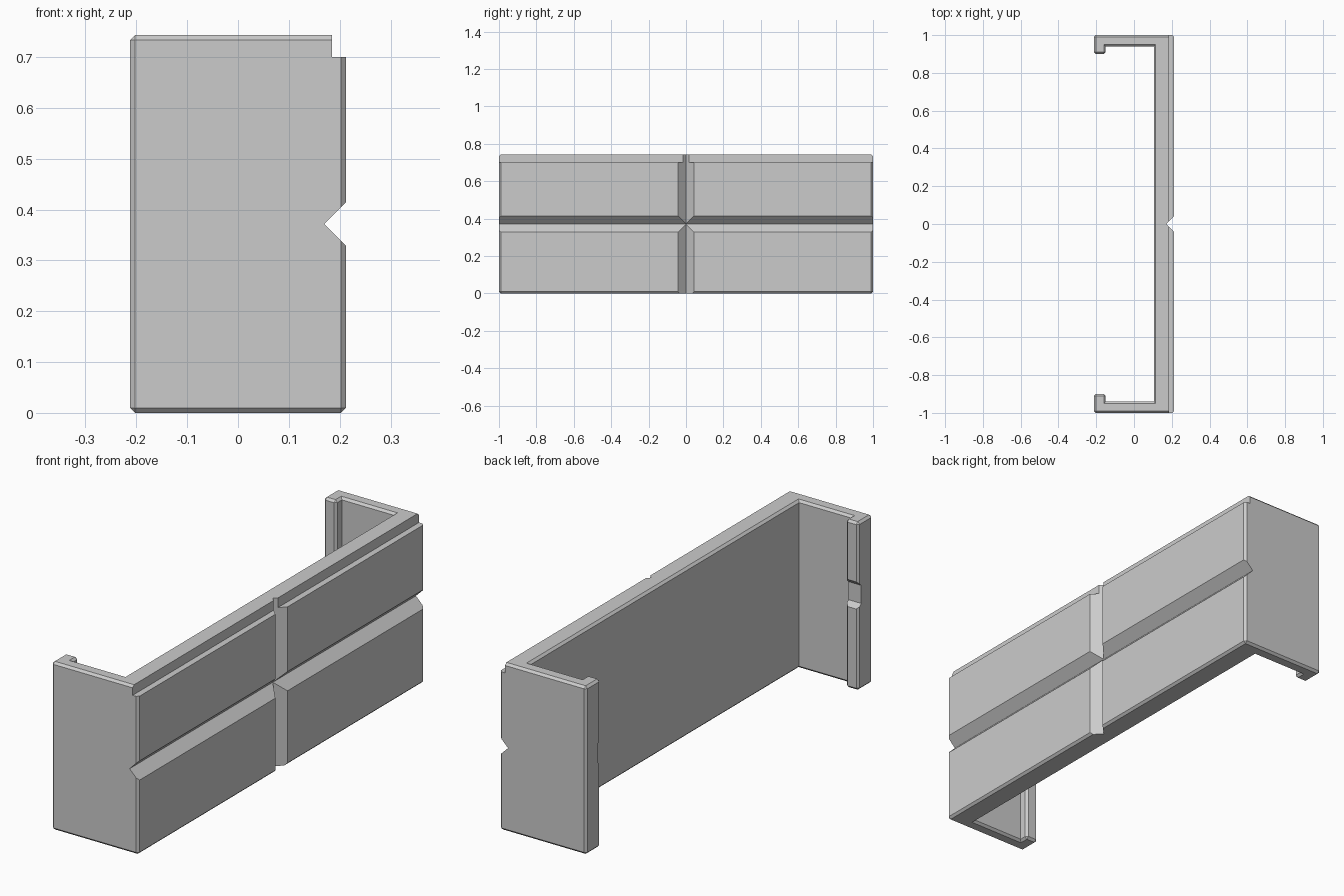
import bpy
import bmesh
from math import pi
from mathutils import Matrix, Vector

if "Cube" in bpy.data.objects:
    bpy.data.objects.remove(bpy.data.objects["Cube"], do_unlink=True)

DEPTH, HALF, HEIGHT = 0.2125, 1.0, 0.743
MID = HEIGHT / 2
CHAMFER = 0.01

grey = bpy.data.materials.new("light_grey")
grey.use_nodes = True
grey.diffuse_color = (0.6, 0.6, 0.6, 1)
grey.node_tree.nodes["Principled BSDF"].inputs["Base Color"].default_value = (0.6, 0.6, 0.6, 1)


def make_object(name, bm):
    bmesh.ops.recalc_face_normals(bm, faces=bm.faces)
    mesh = bpy.data.meshes.new(name)
    bm.to_mesh(mesh)
    bm.free()
    mesh.materials.append(grey)
    obj = bpy.data.objects.new(name, mesh)
    bpy.context.collection.objects.link(obj)
    return obj


def prism(points, sweep):
    """Extrude a closed polygon along a vector."""
    bm = bmesh.new()
    face = bm.faces.new([bm.verts.new(p) for p in points])
    result = bmesh.ops.extrude_face_region(bm, geom=[face], use_keep_orig=True)
    verts = [v for v in result["geom"] if isinstance(v, bmesh.types.BMVert)]
    bmesh.ops.translate(bm, verts=verts, vec=sweep)
    bmesh.ops.recalc_face_normals(bm, faces=bm.faces)
    return bm


def box_cutter(name, size, centre, turn=Matrix()):
    bm = bmesh.new()
    matrix = Matrix.Translation(centre) @ turn @ Matrix.Diagonal((*size, 1))
    bmesh.ops.create_cube(bm, size=1, matrix=matrix)
    return make_object(name, bm)


# Channel: front wall, two side arms and inward hooks
half_profile = [(DEPTH, HALF), (-DEPTH, HALF), (-DEPTH, 0.9),
                (-0.15, 0.9), (-0.15, 0.94), (0.105, 0.94)]
outline = half_profile + [(x, -y) for x, y in reversed(half_profile)]
bm = prism([(x, y, 0) for x, y in outline], (0, 0, HEIGHT))

# Chamfer every outward edge
outward = [e for e in bm.edges if e.is_convex]
bmesh.ops.bevel(bm, geom=outward, offset=CHAMFER, segments=1,
                affect='EDGES', clamp_overlap=True)
channel = make_object("channel_panel", bm)

# Rebate along the top of the front wall
cutters = [box_cutter("rebate_cutter", (0.2, 3, 0.2), (0.285, 0, 0.8))]

# Crossing V grooves in the front wall
side = 0.1 * 2 ** 0.5
cutters.append(box_cutter("horizontal_groove_cutter", (side, 3, side),
                          (0.27, 0, MID), Matrix.Rotation(pi / 4, 4, 'Y')))
cutters.append(box_cutter("vertical_groove_cutter", (side, side, 3),
                          (0.27, 0, MID), Matrix.Rotation(pi / 4, 4, 'Z')))

# Snap notch on the inner face of each hook
for name, s in (("back", 1), ("front", -1)):
    notch = [(0.88, 0.34), (0.92, 0.38), (0.92, 0.46), (0.88, 0.50)]
    bm = prism([(-0.3, s * y, z) for y, z in notch], Vector((0.18, 0, 0)))
    cutters.append(make_object(name + "_notch_cutter", bm))

for cutter in cutters:
    cutter.hide_render = True
    mod = channel.modifiers.new(cutter.name, 'BOOLEAN')
    mod.operation = 'DIFFERENCE'
    mod.solver = 'EXACT'
    mod.object = cutter

# Bake the cuts and discard the cutters
graph = bpy.context.evaluated_depsgraph_get()
finished = bpy.data.meshes.new_from_object(channel.evaluated_get(graph))
channel.modifiers.clear()
channel.data = finished
finished.materials.clear()
finished.materials.append(grey)
for poly in finished.polygons:
    poly.material_index = 0
for cutter in cutters:
    bpy.data.objects.remove(cutter, do_unlink=True)
